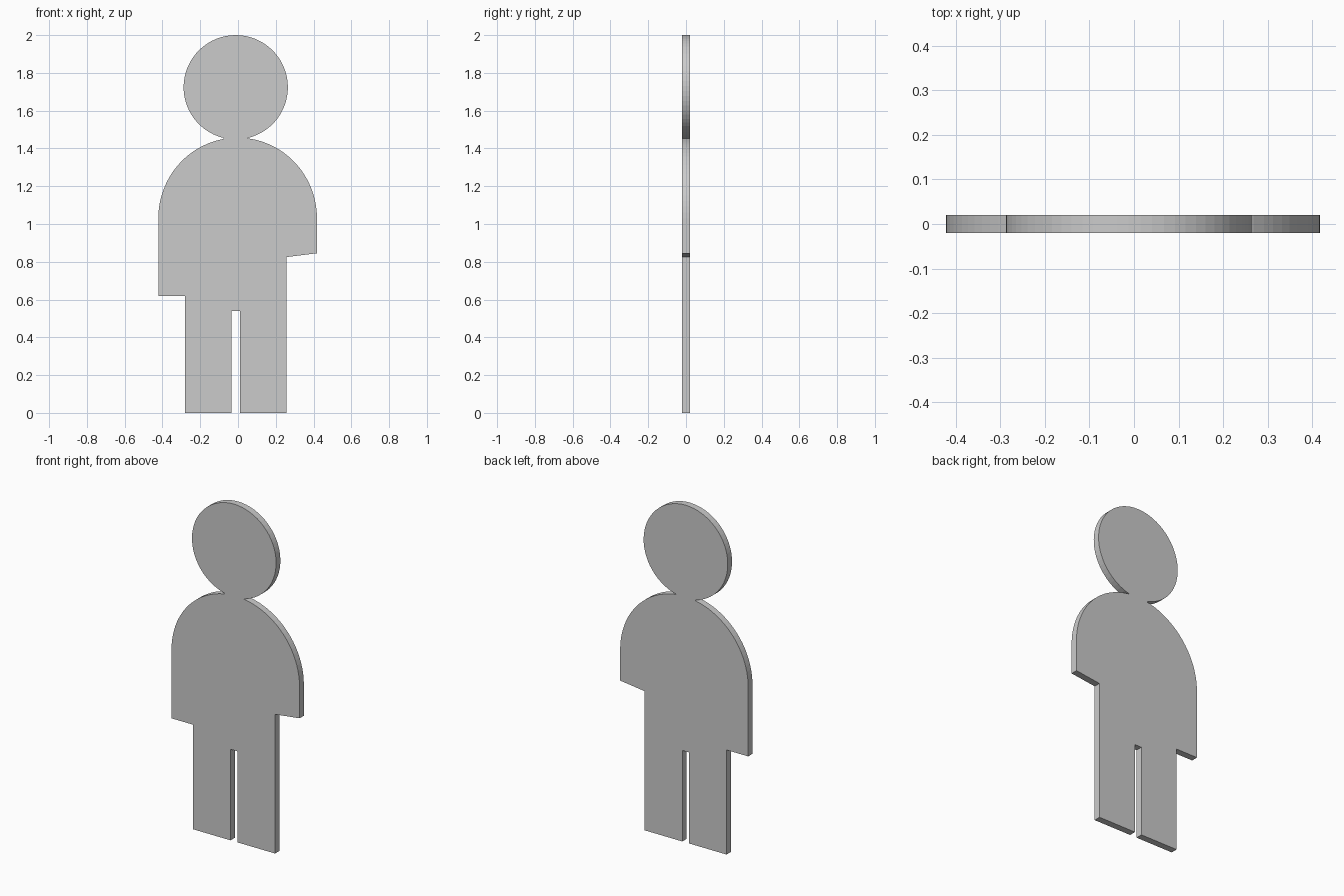
import bpy, bmesh
from math import sin, cos, radians

if "Cube" in bpy.data.objects:
    bpy.data.objects.remove(bpy.data.objects["Cube"])

THICK = 0.04


def arc(cx, cz, rx, rz, a0, a1, n):
    """Points along an elliptical arc in the XZ plane, angles in degrees."""
    pts = []
    for i in range(n + 1):
        a = radians(a0 + (a1 - a0) * i / n)
        pts.append((cx + rx * cos(a), cz + rz * sin(a)))
    return pts


def plate(name, outline):
    """Extrude a closed XZ outline into a flat plate centred on y = 0."""
    bm = bmesh.new()
    face = bm.faces.new([bm.verts.new((x, -THICK / 2, z)) for x, z in outline])
    ext = bmesh.ops.extrude_face_region(bm, geom=[face], use_keep_orig=True)
    verts = [g for g in ext["geom"] if isinstance(g, bmesh.types.BMVert)]
    bmesh.ops.translate(bm, verts=verts, vec=(0, THICK, 0))
    bmesh.ops.recalc_face_normals(bm, faces=bm.faces)
    mesh = bpy.data.meshes.new(name)
    bm.to_mesh(mesh)
    bm.free()
    obj = bpy.data.objects.new(name, mesh)
    bpy.context.collection.objects.link(obj)
    return obj


# Legs with the narrow gap between them, then the short right arm
legs_and_right_arm = [(-0.28, 0), (-0.035, 0), (-0.035, 0.54), (0.01, 0.54),
                      (0.01, 0), (0.257, 0), (0.257, 0.825), (0.418, 0.845)]
# Rounded shoulders on both sides of the neck
right_shoulder = arc(-0.002, 1.03, 0.42, 0.427, 0, 83, 20)
left_shoulder = arc(-0.002, 1.03, 0.42, 0.427, 100, 180, 20)
# Round head, open at the bottom where it meets the shoulders
head = arc(-0.012, 1.724, 0.276, 0.276, -76, 256, 60)
# Longer left arm
left_arm = [(-0.422, 0.62), (-0.28, 0.62)]

plate("person_cutout",
      legs_and_right_arm + right_shoulder + head + left_shoulder + left_arm)
